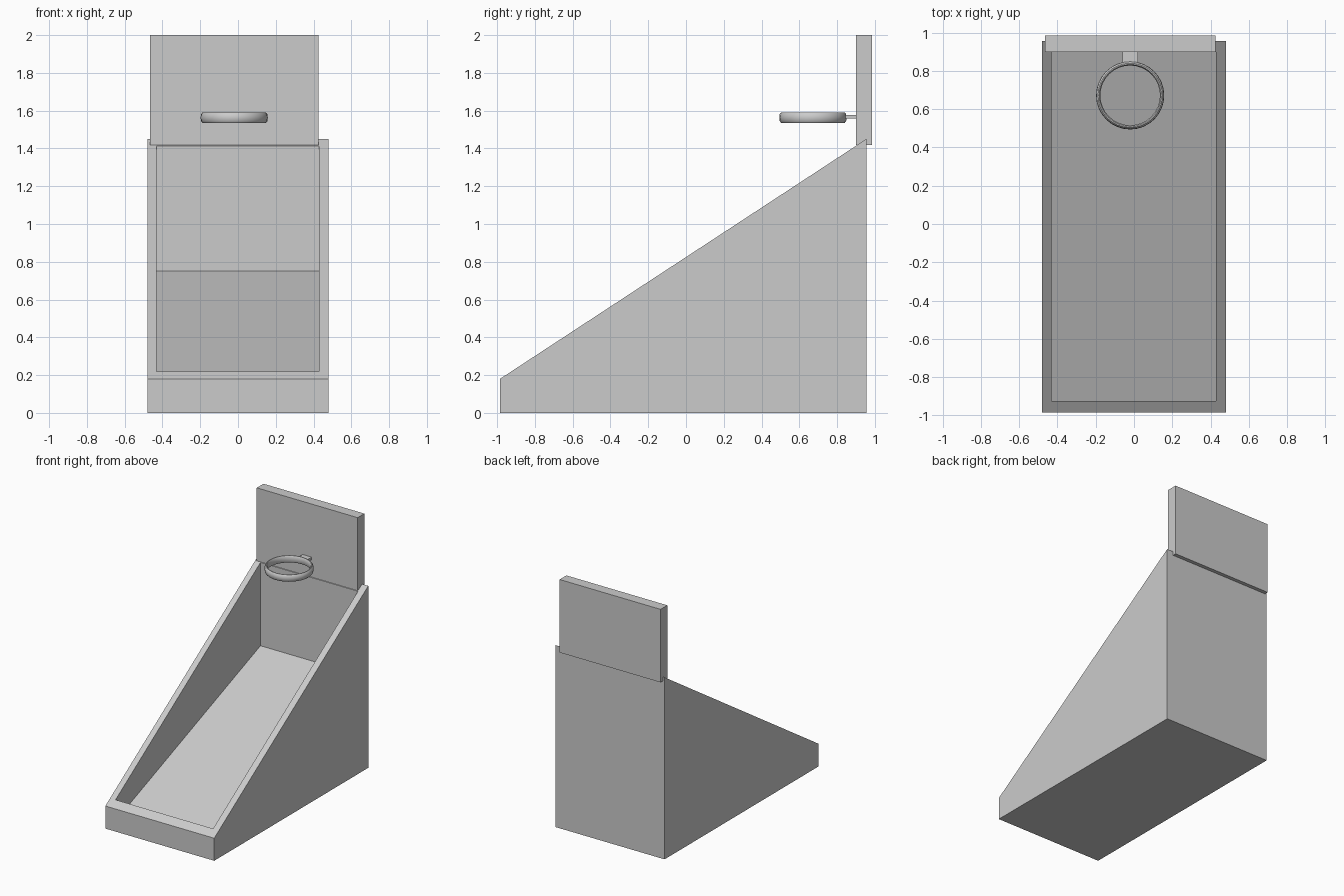
import bpy, bmesh, math

if "Cube" in bpy.data.objects:
    bpy.data.objects.remove(bpy.data.objects["Cube"])


def make_object(name, bm):
    bmesh.ops.recalc_face_normals(bm, faces=bm.faces)
    mesh = bpy.data.meshes.new(name)
    bm.to_mesh(mesh)
    bm.free()
    obj = bpy.data.objects.new(name, mesh)
    bpy.context.collection.objects.link(obj)
    return obj


def prism(name, profile, x0, x1):
    """Extrude a (y, z) side profile from x0 to x1."""
    bm = bmesh.new()
    face = bm.faces.new([bm.verts.new((x0, y, z)) for y, z in profile])
    ext = bmesh.ops.extrude_face_region(bm, geom=[face])
    verts = [g for g in ext["geom"] if isinstance(g, bmesh.types.BMVert)]
    bmesh.ops.translate(bm, verts=verts, vec=(x1 - x0, 0, 0))
    return make_object(name, bm)


def box(name, x0, x1, y0, y1, z0, z1):
    return prism(name, [(y0, z0), (y1, z0), (y1, z1), (y0, z1)], x0, x1)


def lathe_ring(name, profile, center, sides):
    """Sweep a closed (radius, z) section around a vertical axis."""
    cx, cy, cz = center
    bm = bmesh.new()
    rings = []
    for i in range(sides):
        a = 2 * math.pi * i / sides
        rings.append([bm.verts.new((cx + r * math.cos(a), cy + r * math.sin(a), cz + z))
                      for r, z in profile])
    n = len(profile)
    for i in range(sides):
        p, q = rings[i], rings[(i + 1) % sides]
        for j in range(n):
            k = (j + 1) % n
            bm.faces.new((p[j], q[j], q[k], p[k]))
    return make_object(name, bm)


# Wedge-shaped ramp body with a hollow, sloping lane
body = prism("ramp_body", [(-0.985, 0), (0.955, 0), (0.955, 1.45), (-0.985, 0.18)], -0.48, 0.48)
cutter = prism("lane_cutter", [(-0.925, 0.05), (0.9, 0.75), (0.9, 2.2), (-0.925, 2.2)], -0.432, 0.428)
cutter.hide_render = True
mod = body.modifiers.new("lane", 'BOOLEAN')
mod.operation = 'DIFFERENCE'
mod.solver = 'EXACT'
mod.object = cutter
bpy.context.view_layer.objects.active = body
body.select_set(True)
bpy.ops.object.modifier_apply(modifier=mod.name)
bpy.data.objects.remove(cutter, do_unlink=True)
body.select_set(False)

# Upright backboard
box("backboard", -0.465, 0.425, 0.9, 0.985, 1.418, 2.0)

# Hoop with a rounded tall section, and its bracket
section = [(0.156, -0.018), (0.162, -0.0275), (0.168, -0.0275), (0.176, -0.018),
           (0.178, 0), (0.176, 0.018), (0.168, 0.0275), (0.162, 0.0275), (0.156, 0.018)]
hoop = lathe_ring("hoop", section, (-0.02, 0.672, 1.563), 32)
bpy.context.view_layer.objects.active = hoop
hoop.select_set(True)
bpy.ops.object.shade_smooth_by_angle(angle=math.radians(35))
box("hoop_bracket", -0.06, 0.02, 0.836, 0.905, 1.558, 1.577)
